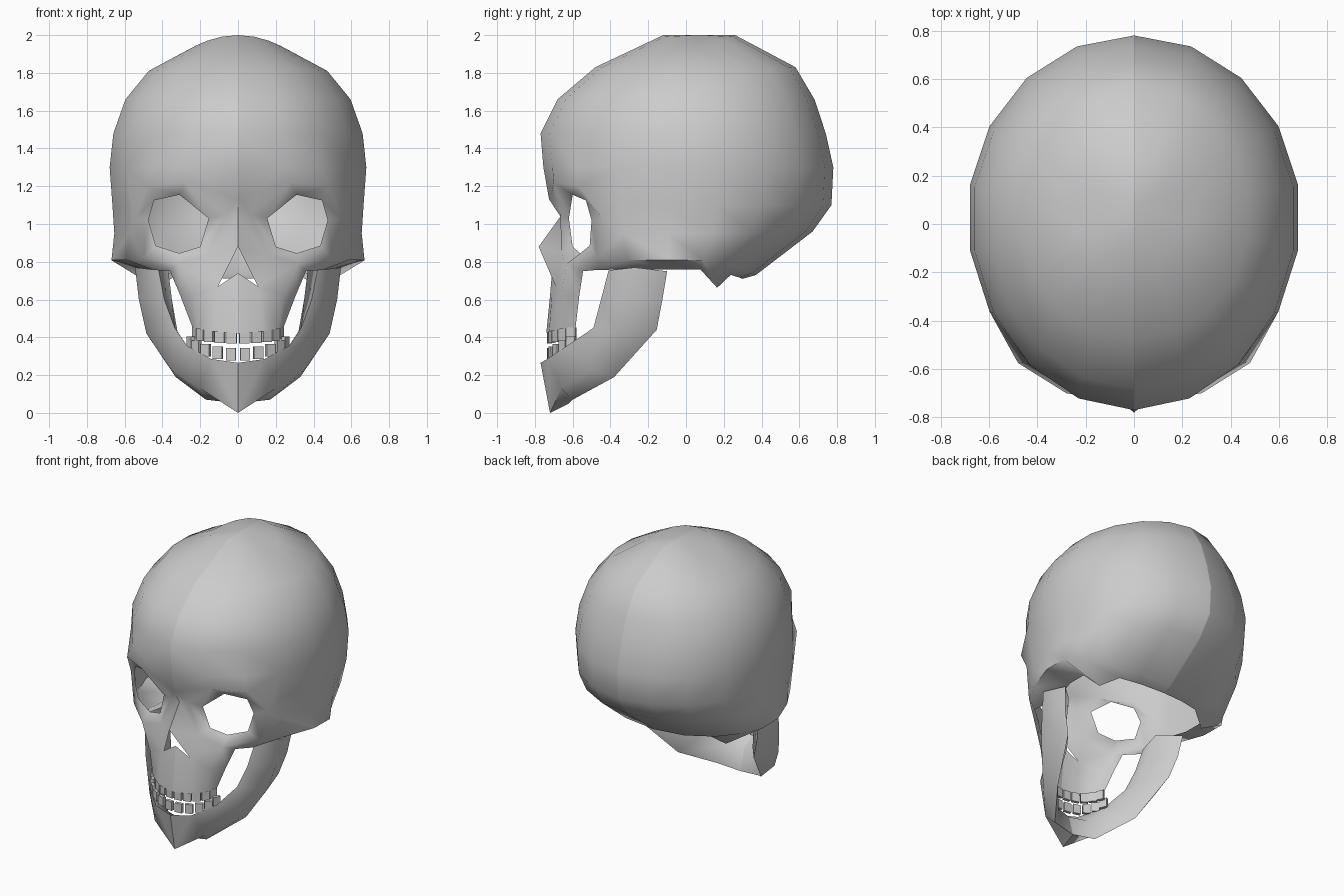
import bpy, bmesh, math
from mathutils import Matrix

if "Cube" in bpy.data.objects:
    bpy.data.objects.remove(bpy.data.objects["Cube"])

bone = bpy.data.materials.new("bone_grey")
bone.diffuse_color = (0.6, 0.6, 0.6, 1)
bone.use_nodes = True
bone.node_tree.nodes["Principled BSDF"].inputs["Base Color"].default_value = bone.diffuse_color


def make(name, bm, mirror=True, smooth=True):
    bmesh.ops.recalc_face_normals(bm, faces=bm.faces)
    me = bpy.data.meshes.new(name)
    bm.to_mesh(me)
    bm.free()
    me.materials.append(bone)
    ob = bpy.data.objects.new(name, me)
    bpy.context.collection.objects.link(ob)
    if mirror:
        ob.modifiers.new("mirror", 'MIRROR').use_mirror_merge = False
    if smooth:
        bpy.ops.object.select_all(action='DESELECT')
        ob.select_set(True)
        bpy.context.view_layer.objects.active = ob
        bpy.ops.object.shade_smooth_by_angle(angle=math.radians(65))
    return ob


# ---- Cranium and face: one half, then mirrored ----
bm = bmesh.new()
V = {}


def vert(key, co):
    V[key] = bm.verts.new(co)


def face(*keys):
    bm.faces.new([V[k] for k in keys])


# cranium rings: half width, side z, front y, front z, back y, back z
rings = [(.25, 1.93, -.12, 2.0, .26, 2.0),
         (.48, 1.81, -.48, 1.83, .58, 1.83),
         (.605, 1.66, -.68, 1.66, .68, 1.66),
         (.67, 1.48, -.77, 1.48, .74, 1.48),
         (.69, 1.30, -.755, 1.30, .78, 1.30),
         (.675, 1.10, -.73, 1.10, .77, 1.10),
         (.665, .95, -.70, .95, .67, .96),
         (.68, .81, -.65, .81, .37, .73),
         (.50, .76, -.50, .76, .30, .71)]
Y0 = .03
vert('pole', (0, .07, 2.0))
for r, (w, zs, yf, zf, yb, zb) in enumerate(rings):
    for k in range(10):
        if r > 4 and k < 3:
            continue                      # left open for the face
        c, s = math.cos(math.radians(20 * k)), math.sin(math.radians(20 * k))
        if k in (0, 9):
            s = 0
        y = Y0 + (yf - Y0) * c if c > 0 else Y0 - (yb - Y0) * c
        z = zs + ((zf if c > 0 else zb) - zs) * c * c
        if r == 8 and k == 6:
            z -= .085                     # bony knob behind the jaw joint
        vert((r, k), (w * s, y, z))
for k in range(9):
    face('pole', (0, k), (0, k + 1))
    for r in range(8):
        if r < 4 or k >= 3:
            face((r, k), (r + 1, k), (r + 1, k + 1), (r, k + 1))

# eye rim and the brow / cheek loop around it
rim = [(.155, -.62, 1.03), (.31, -.60, 1.155), (.445, -.53, 1.125), (.475, -.50, 1.02),
       (.435, -.51, .885), (.31, -.56, .845), (.20, -.60, .88)]
outer = [(.07, -.665, 1.05), (.28, -.70, 1.22), (.48, -.575, 1.20), (.545, -.44, 1.03),
         (.50, -.47, .82), (.32, -.63, .79), (.15, -.66, .84)]
for i in range(7):
    vert(f'E{i}', rim[i])
    vert(f'M{i}', outer[i])
for i in range(7):
    j = (i + 1) % 7
    face(f'E{i}', f'E{j}', f'M{j}', f'M{i}')

# forehead centre, nose bridge and nose opening
for key, co in dict(G=(.10, -.71, 1.17), C1=(0, -.725, 1.13), C2=(0, -.665, 1.04),
                    C3=(0, -.78, .88), N1=(.105, -.69, .67), NS=(0, -.71, .74),
                    K=(.36, -.545, .75), L=(.45, -.47, .757)).items():
    vert(key, co)
face((4, 0), 'C1', 'G', (4, 1))
face((4, 1), 'G', 'M1')
face('G', 'M0', 'M1')
face((4, 1), 'M1', 'M2', (4, 2))
face((4, 2), 'M2', (4, 3))
face((4, 3), 'M2', 'M3', (5, 3))
face((5, 3), 'M3', (6, 3))
face((6, 3), 'M3', 'M4', (7, 3))
face((7, 3), 'M4', 'L', (8, 3))
face('C1', 'C2', 'M0', 'G')
face('C2', 'C3', 'M6', 'M0')
face('C3', 'N1', 'M6')

# upper jaw bone
for i, (x, y) in enumerate([(0, -.72), (.12, -.71), (.24, -.66), (.305, -.565)]):
    vert(f'A{i}', (x, y, .62))
for i, (x, y, z) in enumerate([(0, -.74, .42), (.12, -.725, .43),
                               (.215, -.66, .445), (.24, -.585, .45)]):
    vert(f'B{i}', (x, y, z))
face('NS', 'A0', 'A1', 'N1')
face('N1', 'M5', 'M6')
face('N1', 'A1', 'A2', 'M5')
face('M5', 'K', 'M4')
face('M4', 'K', 'L')
face('M5', 'A2', 'A3', 'K')
for i in range(3):
    face(f'A{i}', f'B{i}', f'B{i+1}', f'A{i+1}')
make("cranium_and_face", bm)

# ---- Lower jaw: diamond sections (front, outer, back, inner) from joint to chin ----
sections = [
    [(.42, -.41, .755), (.545, -.27, .77), (.50, -.10, .75), (.37, -.22, .76)],
    [(.39, -.45, .60), (.525, -.31, .60), (.48, -.125, .60), (.35, -.27, .60)],
    [(.335, -.49, .45), (.485, -.36, .42), (.43, -.155, .44), (.32, -.30, .43)],
    [(.27, -.63, .355), (.355, -.50, .23), (.33, -.38, .19), (.24, -.50, .28)],
    [(.14, -.735, .285), (.20, -.66, .13), (.17, -.60, .07), (.12, -.62, .20)],
    [(0, -.77, .265), (0, -.72, 0), (0, -.62, .05), (0, -.66, .20)]]
bm = bmesh.new()
loops = [[bm.verts.new(p) for p in s] for s in sections]
for a, b in zip(loops, loops[1:]):
    for i in range(4):
        j = (i + 1) % 4
        bm.faces.new((a[i], a[j], b[j], b[i]))
bm.faces.new(loops[0])
make("lower_jaw", bm)


# ---- Teeth: small blocks along the dental arch ----
def teeth(name, rx, z0, rise, height):
    bm = bmesh.new()
    for i in range(5):
        t = math.radians(8 + 16 * i)
        x, y = rx * math.sin(t), -.555 - .17 * math.cos(t)
        z = z0 + rise * (1 - math.cos(t))
        turn = math.atan2(.17 * math.sin(t), rx * math.cos(t))
        m = (Matrix.Translation((x, y, z)) @ Matrix.Rotation(turn, 4, 'Z')
             @ Matrix.Diagonal((.052, .022, height, 1)))
        bmesh.ops.create_cube(bm, size=1, matrix=m)
    make(name, bm, smooth=False)


teeth("upper_teeth", .235, .40, .03, .065)
teeth("lower_teeth", .265, .31, .09, .065)
